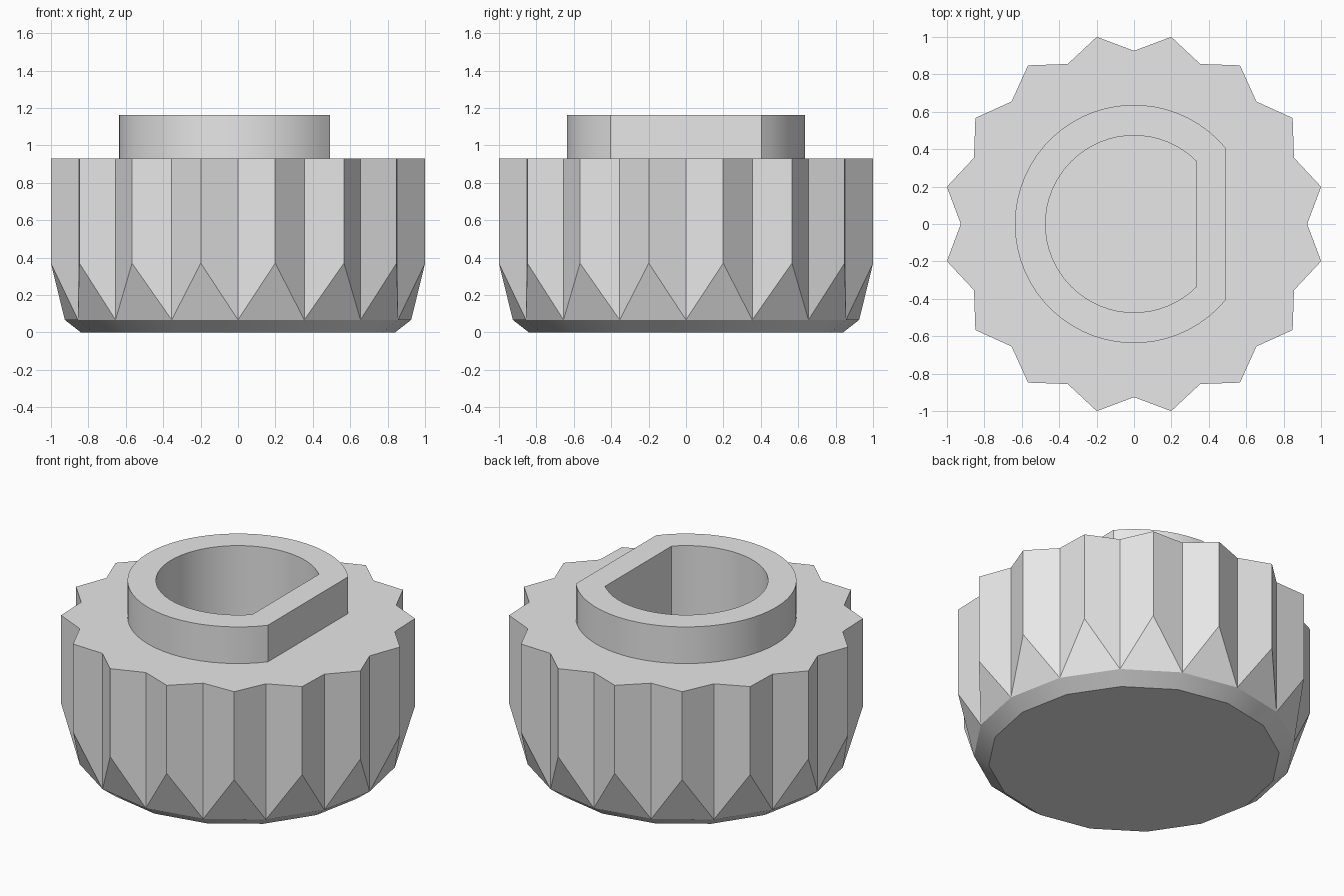
import bpy, bmesh, math

if "Cube" in bpy.data.objects:
    bpy.data.objects.remove(bpy.data.objects["Cube"])

TEETH = 16
HUB_STEPS = 48


def ring(bm, points, z):
    return [bm.verts.new((x, y, z)) for x, y in points]


def polar(radius, angle):
    return radius * math.cos(angle), radius * math.sin(angle)


def d_profile(radius, flat):
    # Circle cut by a flat at x = flat
    start = math.acos(flat / radius)
    span = 2 * (math.pi - start)
    return [polar(radius, start + span * i / HUB_STEPS) for i in range(HUB_STEPS + 1)]


def bridge(bm, a, b):
    n = len(a)
    for i in range(n):
        j = (i + 1) % n
        bm.faces.new((a[i], a[j], b[j], b[i]))


def loop_edges(bm, loop):
    edges = []
    for i, v in enumerate(loop):
        w = loop[(i + 1) % len(loop)]
        edges.append(bm.edges.get((v, w)) or bm.edges.new((v, w)))
    return edges


bm = bmesh.new()
step = 2 * math.pi / TEETH
valley = [polar(0.926, i * step) for i in range(TEETH)]
peak = [polar(1.02, (i + 0.5) * step) for i in range(TEETH)]

# Closed base with bevelled rim
base = ring(bm, [polar(0.84, i * step) for i in range(TEETH)], 0)
rim = ring(bm, valley, 0.067)
bm.faces.new(base[::-1])
bridge(bm, base, rim)

# Fluted grip: teeth run out in triangles above the rim
peak_low = ring(bm, peak, 0.37)
valley_top = ring(bm, valley, 0.93)
peak_top = ring(bm, peak, 0.93)
for i in range(TEETH):
    j = (i + 1) % TEETH
    bm.faces.new((rim[i], rim[j], peak_low[i]))
    bm.faces.new((rim[i], peak_low[i], peak_top[i], valley_top[i]))
    bm.faces.new((peak_low[i], rim[j], valley_top[j], peak_top[i]))

# D-shaped hub with a blind D-shaped bore
outer = d_profile(0.637, 0.493)
inner = d_profile(0.473, 0.335)
hub_low = ring(bm, outer, 0.93)
hub_top = ring(bm, outer, 1.163)
bore_top = ring(bm, inner, 1.163)
bore_low = ring(bm, inner, 0.23)
bridge(bm, hub_low, hub_top)
bridge(bm, hub_top, bore_top)
bridge(bm, bore_top, bore_low)
bm.faces.new(bore_low)

# Flat shoulder between grip and hub
crown = [v for pair in zip(valley_top, peak_top) for v in pair]
bmesh.ops.triangle_fill(bm, use_beauty=True, use_dissolve=False,
                        edges=loop_edges(bm, crown) + loop_edges(bm, hub_low))
bmesh.ops.recalc_face_normals(bm, faces=bm.faces[:])

mesh = bpy.data.meshes.new("fluted_knob")
bm.to_mesh(mesh)
bm.free()
knob = bpy.data.objects.new("fluted_knob", mesh)
bpy.context.collection.objects.link(knob)

grey = bpy.data.materials.new("light_grey")
grey.diffuse_color = (0.8, 0.8, 0.8, 1)
grey.use_nodes = True
grey.node_tree.nodes["Principled BSDF"].inputs["Base Color"].default_value = grey.diffuse_color
mesh.materials.append(grey)

bpy.context.view_layer.objects.active = knob
knob.select_set(True)
bpy.ops.object.shade_smooth_by_angle(angle=math.radians(30))
